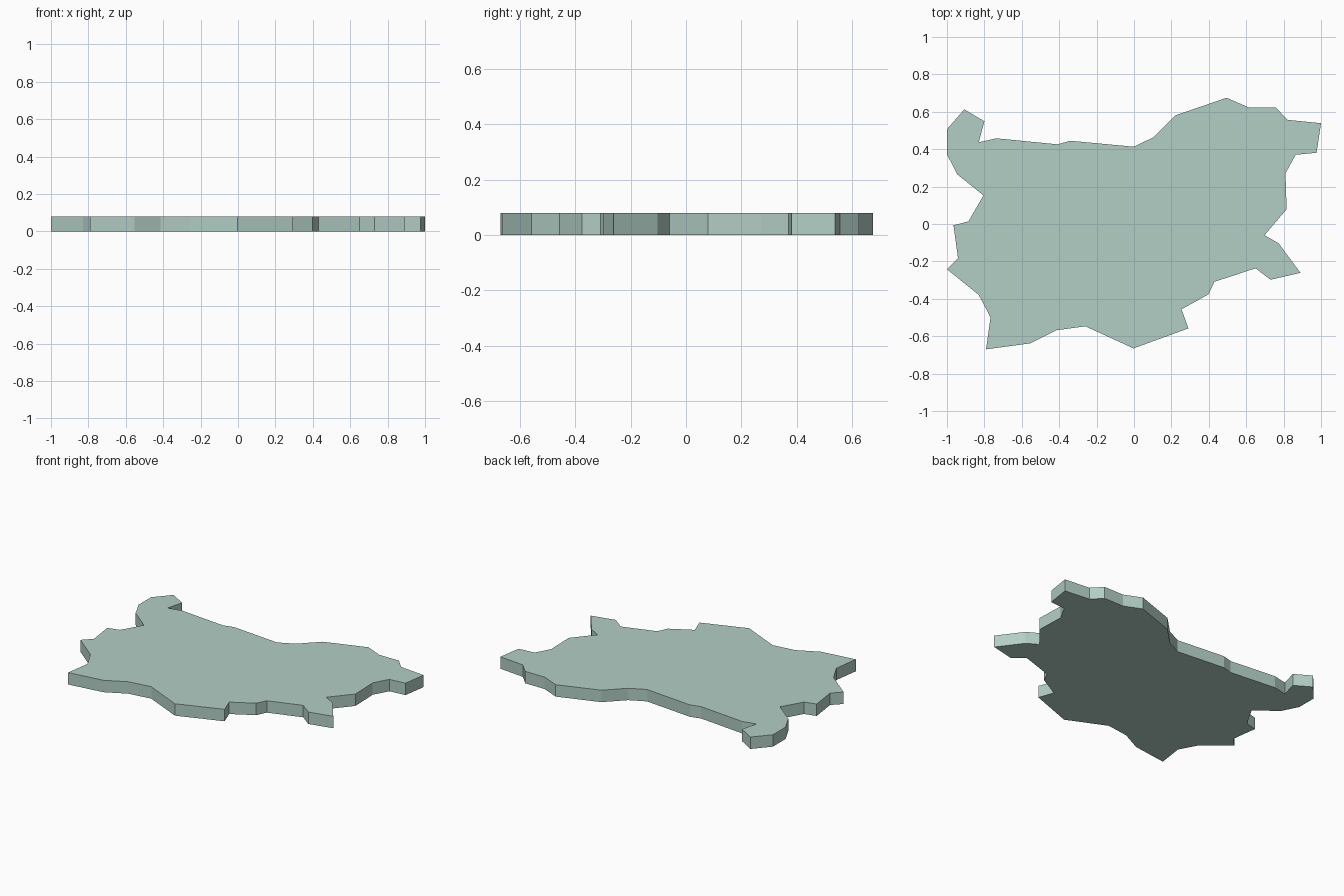
import bpy, bmesh

# Outline of the flat slab, clockwise from the upper left corner
OUTLINE = [
    (-1.0, .507), (-.907, .613), (-.80, .549), (-.83, .437), (-.735, .458),
    (-.41, .426), (-.34, .445), (0, .413), (.104, .464), (.222, .581),
    (.495, .675), (.612, .624), (.757, .624), (.82, .557), (1.0, .539),
    (.976, .381), (.864, .37), (.81, .271), (.816, .079), (.698, -.06),
    (.773, -.103), (.89, -.261), (.73, -.298), (.65, -.237), (.43, -.309),
    (.398, -.376), (.254, -.456), (.291, -.558), (-.003, -.665), (-.26, -.547),
    (-.414, -.568), (-.553, -.638), (-.791, -.67), (-.767, -.499), (-.83, -.379),
    (-1.0, -.242), (-.941, -.183), (-.965, -.007), (-.885, .014), (-.805, .153),
    (-.946, .266), (-1.0, .373),
]
THICKNESS = 0.08

# Extruded map-shaped slab
bm = bmesh.new()
base = bm.faces.new([bm.verts.new((x, y, 0)) for x, y in OUTLINE])
ext = bmesh.ops.extrude_face_region(bm, geom=[base], use_keep_orig=True)
top = [g for g in ext["geom"] if isinstance(g, bmesh.types.BMVert)]
bmesh.ops.translate(bm, verts=top, vec=(0, 0, THICKNESS))
bmesh.ops.recalc_face_normals(bm, faces=bm.faces[:])
mesh = bpy.data.meshes.new("map_slab")
bm.to_mesh(mesh)
bm.free()
slab = bpy.data.objects.new("map_slab", mesh)
bpy.context.collection.objects.link(slab)

# Pale green finish
mat = bpy.data.materials.new("pale_green")
mat.diffuse_color = (0.45, 0.62, 0.56, 1)
mesh.materials.append(mat)
